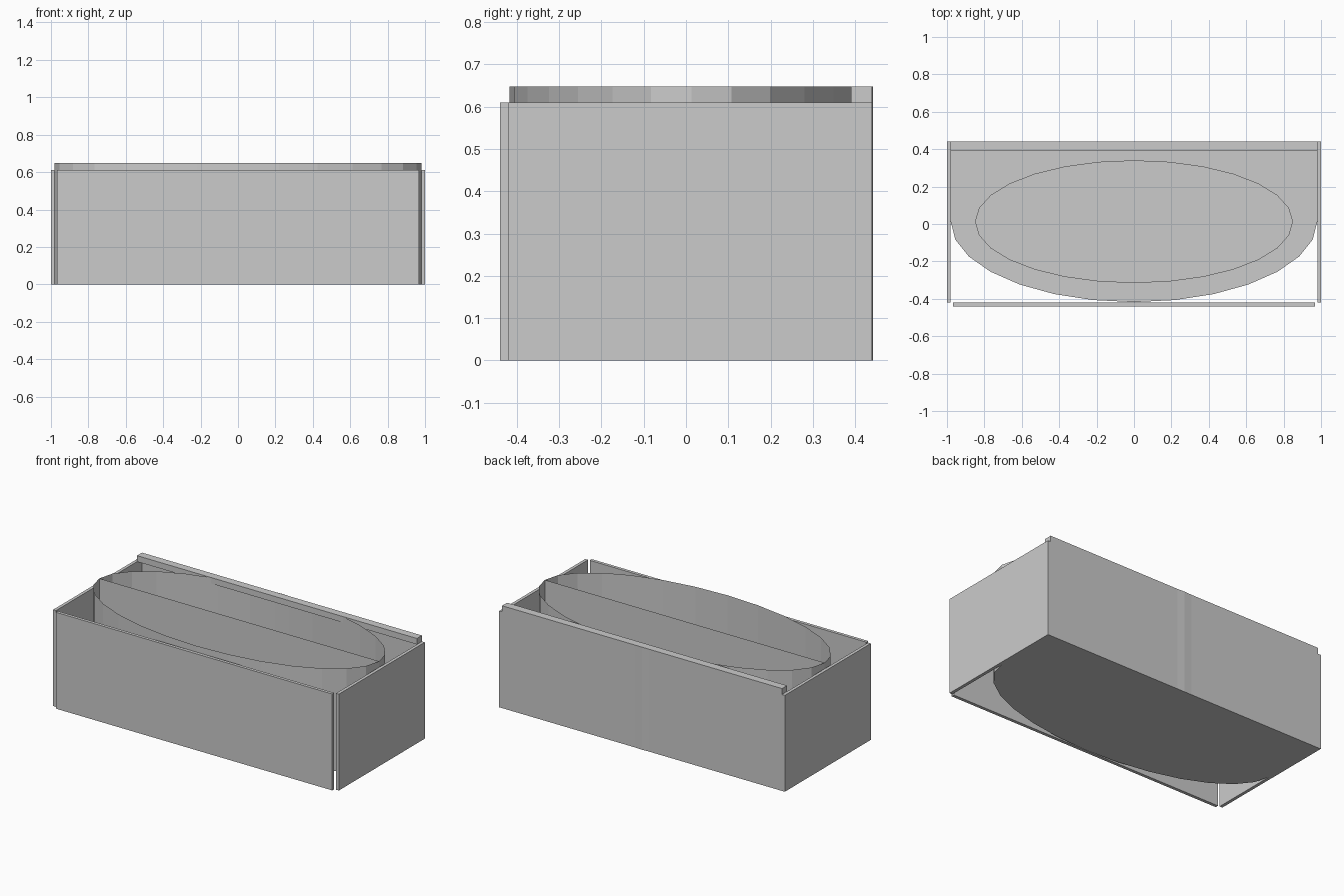
import bpy, bmesh, math

if "Cube" in bpy.data.objects:
    bpy.data.objects.remove(bpy.data.objects["Cube"])

SEGS = 28            # sides of the oval
CY = 0.0125          # oval centre in y
BACK = 0.44
RIM = 0.648
PANEL_TOP = 0.61


def make(name, build):
    bm = bmesh.new()
    build(bm)
    mesh = bpy.data.meshes.new(name)
    bm.to_mesh(mesh)
    bm.free()
    obj = bpy.data.objects.new(name, mesh)
    bpy.context.collection.objects.link(obj)
    return obj


def box(name, x, y, z):
    def build(bm):
        bmesh.ops.create_cube(bm, size=1)
        for v in bm.verts:
            for i, (lo, hi) in enumerate((x, y, z)):
                v.co[i] = lo if v.co[i] < 0 else hi
    return make(name, build)


def oval(a, b):
    steps = [2 * math.pi * i / SEGS for i in range(SEGS)]
    return [(a * math.cos(t), CY + b * math.sin(t)) for t in steps]


def sheet(name, points, z0, z1, closed=True, cap=False):
    """Vertical thin wall along a plan outline, optionally capped on top."""
    def build(bm):
        low = [bm.verts.new((px, py, z0)) for px, py in points]
        high = [bm.verts.new((px, py, z1)) for px, py in points]
        n = len(points)
        for i in range(n if closed else n - 1):
            j = (i + 1) % n
            bm.faces.new((low[i], low[j], high[j], high[i]))
        if cap:
            bm.faces.new(high)
    return make(name, build)


# Side panels and front panel
for side, s in (("left", -1), ("right", 1)):
    box(side + "_panel", sorted((s * 0.98, s * 1.0)), (-0.42, BACK), (0, PANEL_TOP))
box("front_panel", (-0.968, 0.968), (-0.44, -0.42), (0, PANEL_TOP))

# Back sheet and the ledge along its top
sheet("back_panel", [(0.98, BACK), (-0.98, BACK)], 0, RIM, closed=False)
box("back_ledge", (-0.98, 0.98), (0.39, BACK), (PANEL_TOP, RIM))

# Oval tub wall and the upright divider across it
sheet("tub_wall", oval(0.98, 0.43), 0, RIM)
sheet("divider", [(-0.98, CY), (0.98, CY)], 0, RIM, closed=False)

# Floor: rounded at the front, square at the back
front_half = [p for p in oval(0.98, 0.43) if p[1] <= CY + 1e-6]
front_half.sort(key=lambda p: p[0])


def floor(bm):
    outline = front_half + [(0.98, BACK), (-0.98, BACK)]
    bm.faces.new([bm.verts.new((px, py, 0)) for px, py in outline])


make("floor", floor)

# Raised oval base inside the tub
sheet("tub_base", oval(0.85, 0.328), 0, 0.05, cap=True)
